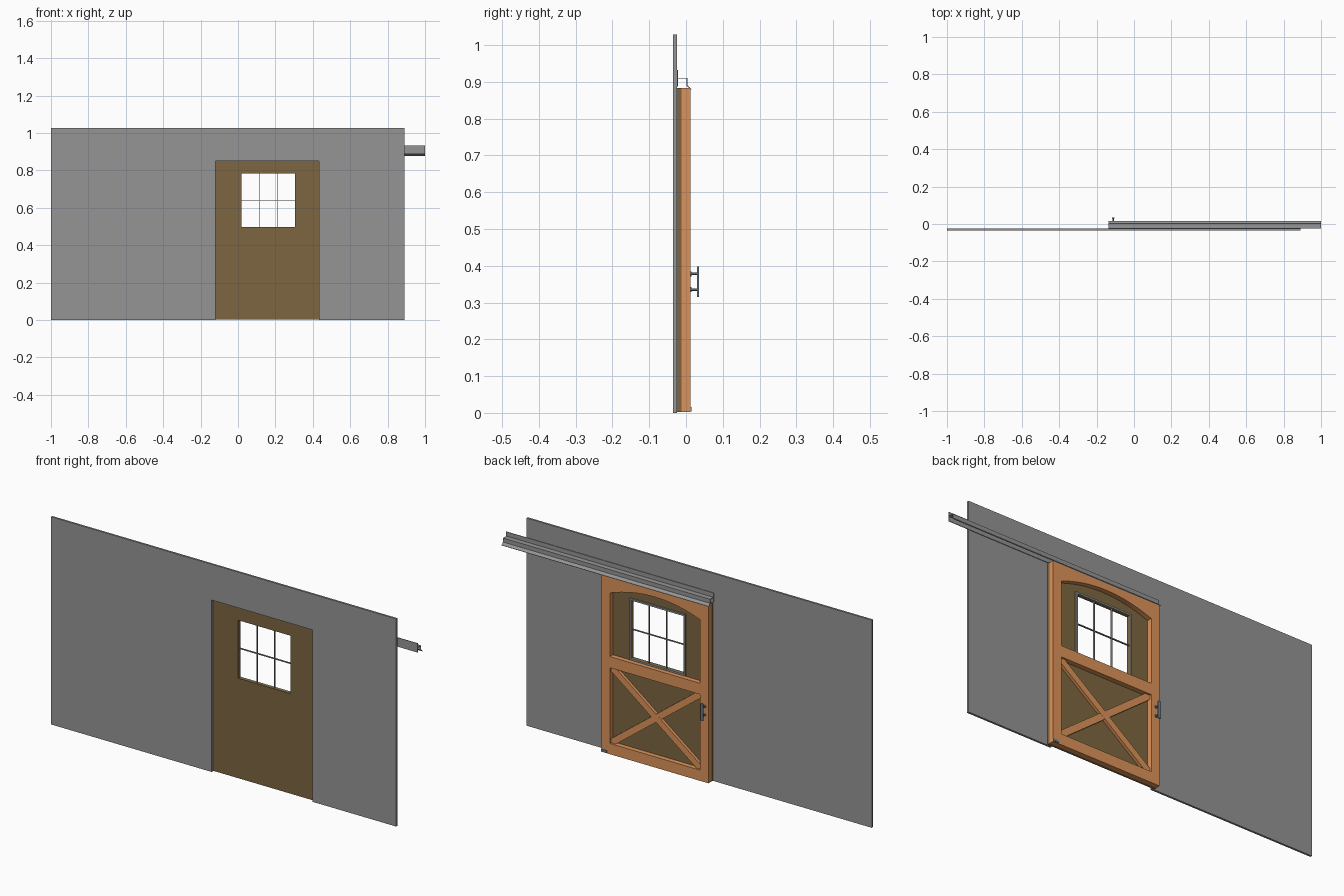
import bpy, bmesh, math
from mathutils import Vector

if "Cube" in bpy.data.objects:
    bpy.data.objects.remove(bpy.data.objects["Cube"])


def material(name, rgb):
    m = bpy.data.materials.new(name)
    m.diffuse_color = (*rgb, 1)
    m.use_nodes = True
    m.node_tree.nodes["Principled BSDF"].inputs["Base Color"].default_value = m.diffuse_color
    return m


GREY = material("wall_grey", (0.30, 0.30, 0.30))
OLIVE = material("dark_olive_wood", (0.205, 0.134, 0.052))
ORANGE = material("warm_orange_wood", (0.72, 0.29, 0.10))
FRAME = material("window_grey", (0.27, 0.27, 0.27))
METAL = material("blue_grey_metal", (0.17, 0.22, 0.27))


def finish(name, bm, mat):
    bmesh.ops.recalc_face_normals(bm, faces=bm.faces)
    me = bpy.data.meshes.new(name)
    bm.to_mesh(me)
    bm.free()
    me.materials.append(mat)
    ob = bpy.data.objects.new(name, me)
    bpy.context.collection.objects.link(ob)
    return ob


def extrude(name, pts, depth, mat):
    """Extrude a closed outline of 3D points along a vector."""
    bm = bmesh.new()
    face = bm.faces.new([bm.verts.new(p) for p in pts])
    ext = bmesh.ops.extrude_face_region(bm, geom=[face], use_keep_orig=True)
    vs = [g for g in ext["geom"] if isinstance(g, bmesh.types.BMVert)]
    bmesh.ops.translate(bm, verts=vs, vec=Vector(depth))
    return finish(name, bm, mat)


def slab(name, xz, y0, y1, mat):
    return extrude(name, [(x, y0, z) for x, z in xz], (0, y1 - y0, 0), mat)


def box(name, x0, x1, y0, y1, z0, z1, mat):
    return slab(name, [(x0, z0), (x1, z0), (x1, z1), (x0, z1)], y0, y1, mat)


def ring(name, outer, inner, y0, y1, mat):
    """Rectangular plate with a rectangular hole; rects are x0, x1, z0, z1."""
    bm = bmesh.new()
    loops = []
    for y in (y0, y1):
        for a, b, c, d in (outer, inner):
            loops.append([bm.verts.new(p) for p in
                          ((a, y, c), (b, y, c), (b, y, d), (a, y, d))])
    for p, q in ((0, 1), (2, 3), (0, 2), (1, 3)):
        for i in range(4):
            j = (i + 1) % 4
            bm.faces.new((loops[p][i], loops[p][j], loops[q][j], loops[q][i]))
    return finish(name, bm, mat)


def cylinder(name, a, b, r, mat, sides=16):
    a, b = Vector(a), Vector(b)
    bm = bmesh.new()
    bmesh.ops.create_cone(bm, cap_ends=True, segments=sides, radius1=r,
                          radius2=r, depth=(b - a).length)
    rot = (b - a).to_track_quat('Z', 'Y').to_matrix()
    bmesh.ops.rotate(bm, verts=bm.verts, matrix=rot, cent=(0, 0, 0))
    bmesh.ops.translate(bm, verts=bm.verts, vec=(a + b) / 2)
    ob = finish(name, bm, mat)
    for p in ob.data.polygons:
        p.use_smooth = len(p.vertices) == 4
    return ob


# Wall with doorway
slab("wall", [(-1, 0), (-0.12, 0), (-0.12, 0.851), (0.432, 0.851),
              (0.432, 0), (0.89, 0), (0.89, 1.028), (-1, 1.028)],
     -0.035, -0.025, GREY)

# Door backing panel with window hole
DX0, DX1, TOP = -0.131, 0.455, 0.883
WIN = (0.018, 0.305, 0.497, 0.784)
ring("door_panel", (DX0, DX1, 0.002, TOP), WIN, -0.0245, -0.012, OLIVE)

# Door frame: stiles, rails and arched head
IX0, IX1 = DX0 + 0.046, DX1 - 0.046
Y0, Y1 = -0.012, 0.012
box("left_stile", DX0, IX0, Y0, Y1, 0.002, TOP, ORANGE)
box("right_stile", IX1, DX1, Y0, Y1, 0.002, TOP, ORANGE)
box("bottom_rail", IX0, IX1, Y0, Y1, 0.002, 0.055, ORANGE)
box("middle_rail", IX0, IX1, Y0, Y1, 0.43, 0.485, ORANGE)
arch = []
for i in range(17):
    t = i / 16
    arch.append((IX0 + (IX1 - IX0) * t, 0.80 + 0.046 * (1 - (2 * t - 1) ** 2)))
slab("arched_top_rail", arch + [(IX1, TOP), (IX0, TOP)], Y0, Y1, ORANGE)

# Crossed braces in the lower panel, trimmed to its corners
za, zb = 0.055, 0.43
ang = math.atan2(zb - za, IX1 - IX0)
da, db = 0.016 / math.sin(ang), 0.016 / math.cos(ang)
brace = [(IX0, za), (IX0 + da, za), (IX1, zb - db),
         (IX1, zb), (IX1 - da, zb), (IX0, za + db)]
slab("rising_brace", brace, Y0, 0.003, ORANGE)
slab("falling_brace", [(IX0 + IX1 - x, z) for x, z in brace], Y0, 0.0025, ORANGE)

# Window trim and glazing bars
a, b, c, d = WIN
ring("window_frame", (a - 0.009, b + 0.009, c - 0.009, d + 0.009), WIN,
     -0.012, -0.005, FRAME)
for i in (1, 2):
    x = a + (b - a) * i / 3
    box("vertical_glazing_bar", x - 0.002, x + 0.002, -0.016, -0.008, c, d, FRAME)
zm = (c + d) / 2
box("horizontal_glazing_bar", a, b, -0.0155, -0.0085, zm - 0.002, zm + 0.002, FRAME)

# Sliding track: back plate, thin top, front and sloping lip
track = [(-0.025, 0.887), (-0.025, 0.932), (-0.022, 0.932), (-0.022, 0.911),
         (0.004, 0.911), (0.004, 0.891), (0.015, 0.880), (0.014, 0.878),
         (0.002, 0.889), (0.002, 0.909), (-0.022, 0.909), (-0.022, 0.887)]
extrude("sliding_track", [(-0.135, y, z) for y, z in track], (1.135, 0, 0), GREY)

# Pull handle
HX = -0.111
box("handle_bar", HX - 0.007, HX + 0.007, 0.030, 0.035, 0.315, 0.398, METAL)
for z in (0.335, 0.378):
    cylinder("handle_post", (HX, 0.012, z), (HX, 0.031, z), 0.003, METAL)
    cylinder("handle_base", (HX, 0.012, z), (HX, 0.0155, z), 0.007, METAL)

# Floor guide
box("floor_guide", 0.425, 0.455, 0.012, 0.0155, 0.004, 0.016, METAL)
